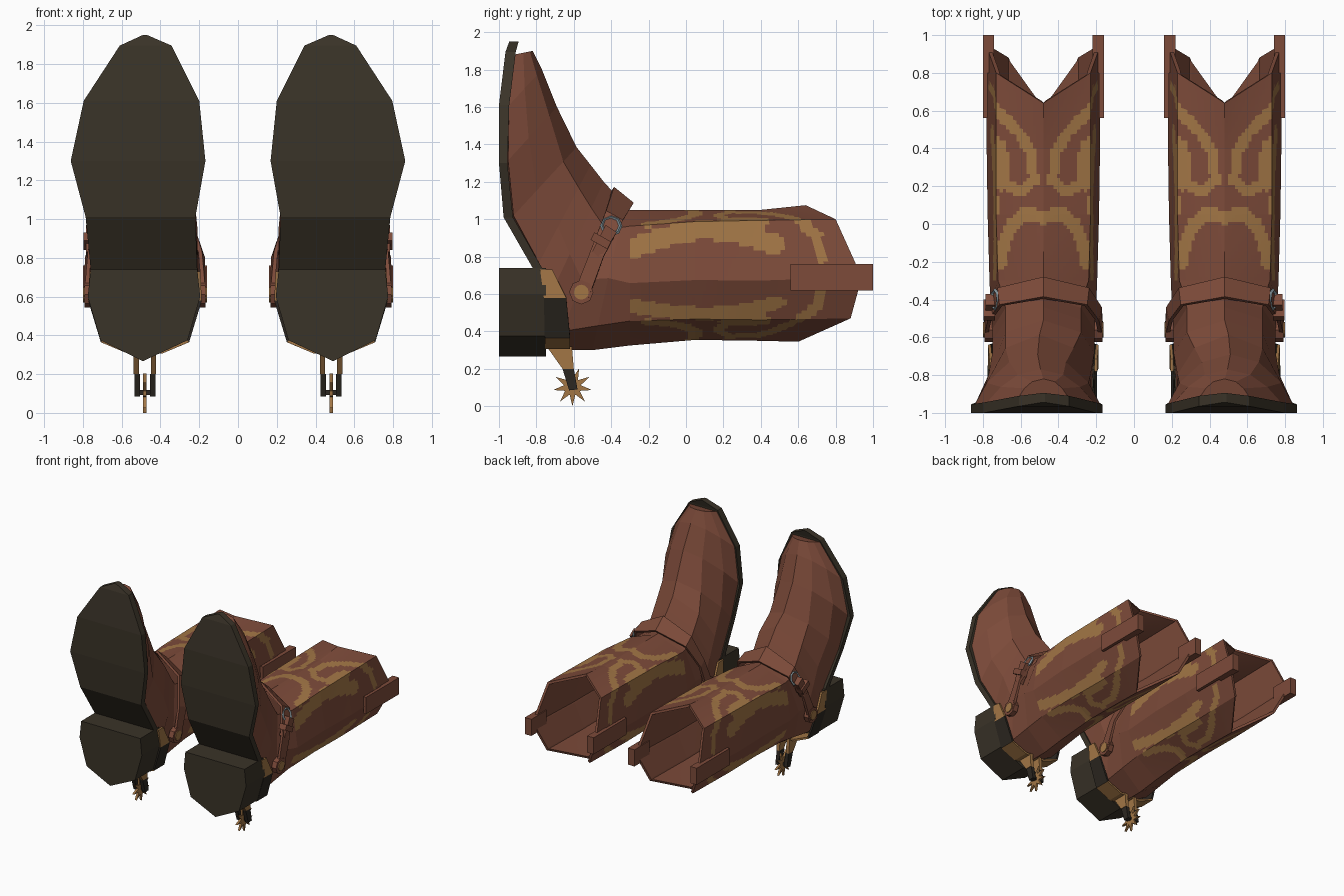
import bpy, bmesh, math
from mathutils import Vector, Matrix

if "Cube" in bpy.data.objects:
    bpy.data.objects.remove(bpy.data.objects["Cube"])

CX = 0.48  # centre line of one boot; the other is mirrored across x = 0


def material(name, rgb):
    m = bpy.data.materials.new(name)
    m.diffuse_color = (*rgb, 1)
    m.use_nodes = True
    m.node_tree.nodes["Principled BSDF"].inputs["Base Color"].default_value = m.diffuse_color
    return m


LEATHER = material("brown leather", (0.205, 0.07, 0.042))
GOLD = material("gold trim", (0.36, 0.18, 0.06))
SOLE = material("dark sole", (0.042, 0.033, 0.021))
STEEL = material("buckle steel", (0.24, 0.31, 0.34))
IRON = material("dark iron", (0.025, 0.02, 0.015))


def add_object(name, bm, mats, thickness=0, offset=0, rule=None):
    """Finish a bmesh as a flat-shaded object and mirror it for the other boot."""
    bmesh.ops.recalc_face_normals(bm, faces=bm.faces)
    if rule:
        for f in bm.faces:
            f.material_index = rule(f.calc_center_median())
    bmesh.ops.translate(bm, verts=bm.verts, vec=(CX, 0, 0))
    me = bpy.data.meshes.new(name)
    bm.to_mesh(me)
    bm.free()
    for m in mats:
        me.materials.append(m)
    ob = bpy.data.objects.new(name, me)
    bpy.context.collection.objects.link(ob)
    if thickness:
        s = ob.modifiers.new("thickness", 'SOLIDIFY')
        s.thickness, s.offset = thickness, offset
        if len(mats) == 4:          # inside of a decorated skin stays plain
            s.material_offset = s.material_offset_rim = 2
    mir = ob.modifiers.new("other boot", 'MIRROR')
    mir.use_mirror_merge = False
    return ob


def prism(bm, pts, vec):
    a = [bm.verts.new(p) for p in pts]
    b = [bm.verts.new(Vector(p) + Vector(vec)) for p in pts]
    n = len(a)
    bm.faces.new(a)
    bm.faces.new(b[::-1])
    for i in range(n):
        bm.faces.new((a[i], b[i], b[(i + 1) % n], a[(i + 1) % n]))


def side_prism(bm, yz, x0, x1):
    prism(bm, [(x0, y, z) for y, z in yz], (x1 - x0, 0, 0))


def box(bm, x, y, z):
    side_prism(bm, [(y[0], z[0]), (y[1], z[0]), (y[1], z[1]), (y[0], z[1])], *x)


def loft(bm, rings, closed=True):
    rows = [[bm.verts.new(p) for p in r] for r in rings]
    n = len(rows[0])
    faces = []
    for a, b in zip(rows, rows[1:]):
        for j in range(n if closed else n - 1):
            k = (j + 1) % n
            faces.append(bm.faces.new((a[j], a[k], b[k], b[j])))
    return rows, faces


# Cross-sections: instep y z, back y z, three (half width, fraction), sideways shift
SECTIONS = [
    (.40, 1.05, .40, .35, .25, .08, .30, .54, .20, .84, 0),
    (.05, 1.05, .05, .355, .25, .09, .295, .54, .20, .84, 0),
    (-.30, 1.05, -.30, .325, .24, .12, .285, .54, .20, .82, 0),
    (-.33, 1.07, -.50, .30, .22, .15, .28, .50, .20, .83, 0),
    (-.38, 1.135, -.70, .30, .20, .20, .27, .55, .20, .88, 0),
    (-.44, 1.20, -.77, .50, .20, .20, .27, .55, .265, .93, 0),
    (-.51, 1.29, -.80, .74, .20, .22, .27, .60, .26, .95, 0),
    (-.585, 1.385, -.94, 1.0, .18, .20, .27, .60, .275, .95, .02),
    (-.69, 1.60, -.965, 1.30, .15, .15, .27, .55, .33, .95, .03),
    (-.77, 1.80, -.955, 1.60, .12, .15, .21, .50, .285, .95, .015),
    (-.82, 1.90, -.92, 1.88, .06, .15, .10, .50, .13, .95, 0),
]
MOUTH = [(0, .64, 1.075), (.25, .80, 1.0), (.30, .94, .69), (.20, .88, .47), (0, .60, .345)]


def half(s):
    d, v = Vector((0, s[0], s[1])), Vector((0, s[2], s[3]))
    return [d] + [d.lerp(v, s[i + 1]) + Vector((s[i], 0, 0)) for i in (4, 6, 8)] + [v]


def full(h, cx=0):
    pts = list(h) + [(-p[0], p[1], p[2]) for p in h[3:0:-1]]
    return [Vector(p) + Vector((cx, 0, 0)) for p in pts]


# Decoration strokes as (t, y): t = 0 at seam, 1 at corner, 2 at side of shaft
STROKES = [
    (.030, [(1.65, .72), (1.3, .70), (.94, .59), (.5, .48), (.25, .37), (.2, .23), (.5, .17), (.8, .21)]),
    (.055, [(.95, .40), (.9, .23)]),
    (.035, [(0, .03), (.4, .06), (.65, .0), (.85, -.1), (.92, -.2)]),
    (.050, [(1.38, -.28), (1.22, -.1), (1.12, .1), (1.22, .3), (1.42, .48)]),
]


def on_stroke(t, y):
    p = Vector((t * .28, y))
    for w, pts in STROKES:
        q = [Vector((a * .28, b)) for a, b in pts]
        for a, b in zip(q, q[1:]):
            k = max(0, min(1, (p - a).dot(b - a) / (b - a).length_squared))
            if (p - a.lerp(b, k)).length < w:
                return 1
    return 0


# Shaft: fine grid over the flat panels so the gold pattern can be picked by rule
NU, NV = 18, 14
coarse = [full(MOUTH)] + [full(half(s)) for s in SECTIONS[:3]]
rings = []
for gi, (A, B) in enumerate(zip(coarse, coarse[1:])):
    for u in range(NU + (gi == 2)):
        r = [a.lerp(b, u / NU) for a, b in zip(A, B)]
        rings.append([r[k].lerp(r[(k + 1) % 8], v / NV) for k in range(8) for v in range(NV)])
bm = bmesh.new()
_, faces = loft(bm, rings)
for i, f in enumerate(faces):
    q = (i % (8 * NV) + .5) / NV
    q = min(q, 8 - q)
    f.material_index = on_stroke(min(q, 4 - q), f.calc_center_median().y)
add_object("boot_shaft", bm, [LEATHER, GOLD, LEATHER, LEATHER], .02, -1)

# Foot: ankle, heel and vamp, closed at the toe
bm = bmesh.new()
rows, _ = loft(bm, [full(half(s), s[10]) for s in SECTIONS[2:]])
bm.faces.new(rows[-1])
add_object("boot_foot", bm, [LEATHER], .02, -1)

# Sole: z, left, right, bottom y, top y
bm = bmesh.new()
rows, _ = loft(bm, [[(l, b, z), (r, b, z), (r, t, z), (l, t, z)] for z, l, r, b, t in (
    (1.95, -.01, .01, -.945, -.895), (1.895, -.137, .13, -.965, -.91),
    (1.61, -.28, .316, -1, -.945), (1.30, -.312, .383, -1, -.955),
    (1.01, -.26, .306, -.975, -.925), (.74, -.27, .28, -.82, -.77),
    (.60, -.26, .26, -.80, -.75))])
bm.faces.new(rows[0])
bm.faces.new(rows[-1])
add_object("sole", bm, [SOLE])

# Heel block
bm = bmesh.new()
prism(bm, [(x, -1, z) for x, z in ((-.27, .74), (-.285, .6), (-.22, .375), (.01, .267),
                                   (.23, .375), (.295, .6), (.28, .74))], (0, .252, 0))
add_object("heel", bm, [SOLE])

# Spur band round the heel: gold ends, dark middle, gold back
bm = bmesh.new()
path = [(.278, .73, -.78, -.715), (.285, .58, -.76, -.64), (.222, .37, -.755, -.62),
        (.09, .315, -.755, -.62)]
path += [(-x, z, a, b) for x, z, a, b in path[::-1]]
loft(bm, [[(x, a, z), (x, b, z)] for x, z, a, b in path], closed=False)
add_object("spur_band", bm, [GOLD, IRON], .016,
           rule=lambda c: 1 if .35 < c.z < .6 else 0)

# Spur arms and pin
bm, dark = bmesh.new(), bmesh.new()
for s in (-1, 1):
    side_prism(bm, [(-.745, .32), (-.61, .32), (-.60, .2), (-.66, .2)], s * .03, s * .058)
    side_prism(dark, [(-.66, .2), (-.60, .2), (-.58, .09), (-.625, .085)], s * .025, s * .055)
box(dark, (-.05, .05), (-.62, -.594), (.092, .118))
add_object("spur_arms", bm, [GOLD])
add_object("spur_fork", dark, [IRON])

# Spur rowel star
bm = bmesh.new()
star = []
for i in range(18):
    r, a = (.105 if i % 2 == 0 else .045), math.pi * i / 9
    star.append((-.607 + r * math.sin(a), .105 - r * math.cos(a)))
side_prism(bm, star, -.009, .009)
add_object("spur_star", bm, [GOLD])

# Ankle strap over the instep, ending at a button on each side
bm = bmesh.new()
strap = [((.305, -.52, .58), (.305, -.60, .60)), ((.30, -.44, .80), (.285, -.51, .83)),
         ((.235, -.34, .99), (.225, -.43, 1.04)), ((0, -.285, 1.08), (0, -.39, 1.165))]
strap += [tuple((-p[0], p[1], p[2]) for p in e) for e in strap[2::-1]]
loft(bm, strap, closed=False)
add_object("ankle_strap", bm, [LEATHER], .02)


# Strap pads and gold buttons
def disc(bm, r, n, x0, x1):
    side_prism(bm, [(-.56 + r * math.cos(2 * math.pi * i / n),
                     .61 + r * math.sin(2 * math.pi * i / n)) for i in range(n)], x0, x1)


bm, gold = bmesh.new(), bmesh.new()
for s in (-1, 1):
    disc(bm, .065, 8, s * .27, s * .312)
    disc(gold, .04, 12, s * .30, s * .319)
add_object("strap_pads", bm, [LEATHER])
add_object("strap_buttons", gold, [GOLD])

# Hanging strap end with its keeper, on the outer side
bm = bmesh.new()
side_prism(bm, [(-.37, .93), (-.43, .97), (-.50, .83), (-.46, .79)], .255, .305)
side_prism(bm, [(-.40, .88), (-.49, .93), (-.51, .89), (-.42, .84)], .255, .318)
add_object("strap_end", bm, [LEATHER])

# Buckle: a squared steel ring lying on the strap
bm = bmesh.new()
place = Matrix.Translation((.255, -.40, .965)) @ Matrix.Rotation(math.radians(70), 4, 'Y')
ring = []
for i in range(9):
    a = 2 * math.pi * i / 8
    ring.append([place @ Vector(((.05 + .01 * math.cos(b)) * math.cos(a),
                                 (.05 + .01 * math.cos(b)) * math.sin(a), .01 * math.sin(b)))
                 for b in (0, math.pi / 2, math.pi, 3 * math.pi / 2)])
loft(bm, ring)
bmesh.ops.remove_doubles(bm, verts=bm.verts, dist=1e-5)
add_object("buckle", bm, [STEEL])

# Pull straps folded over both sides of the mouth
bm = bmesh.new()
for s in (-1, 1):
    box(bm, (s * .295, s * .32), (.56, 1.0), (.62, .76))
    box(bm, (s * .26, s * .30), (.80, 1.0), (.62, .76))
add_object("pull_straps", bm, [LEATHER])
